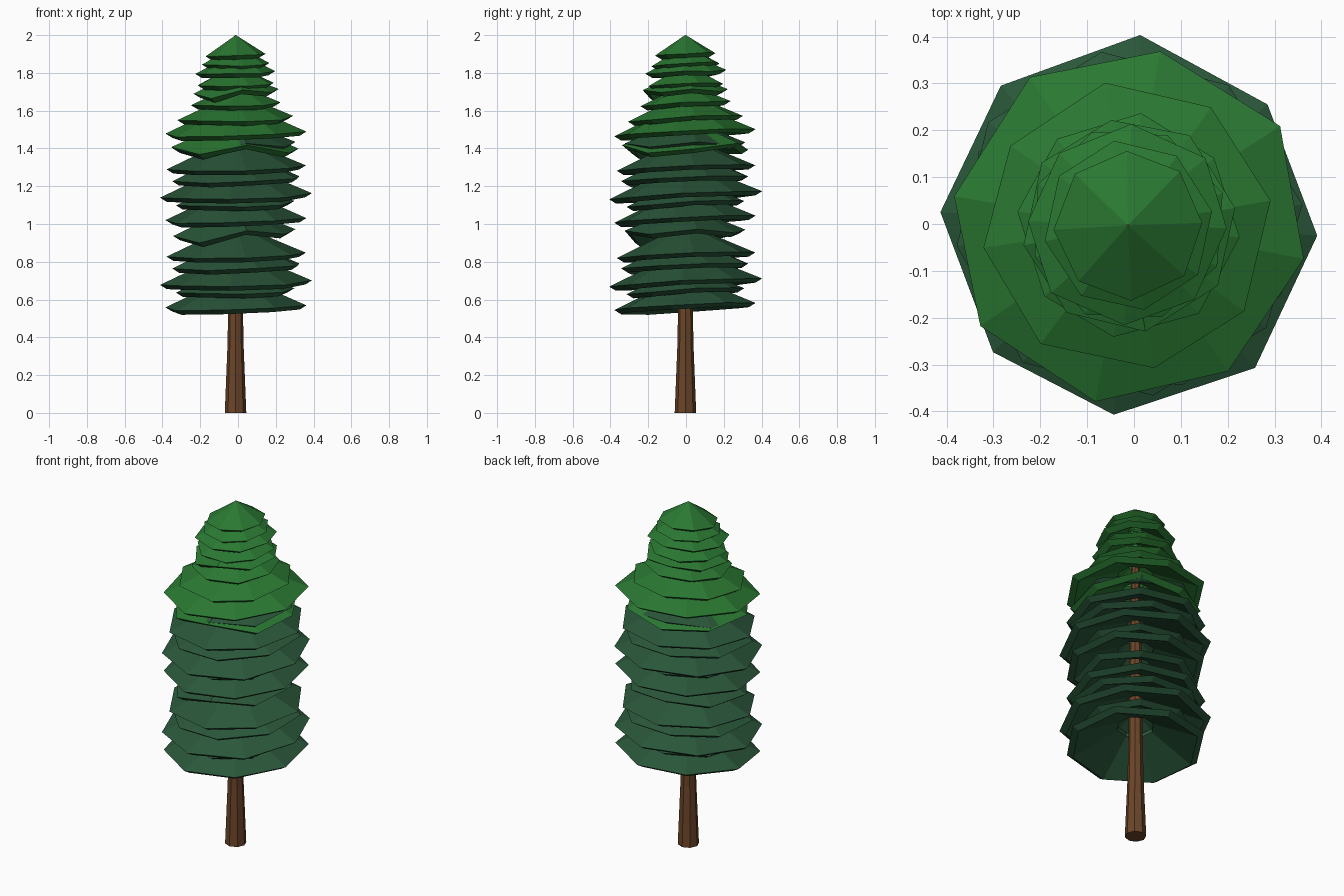
import bpy, bmesh, math, random

if "Cube" in bpy.data.objects:
    bpy.data.objects.remove(bpy.data.objects["Cube"])

CX, CY = -0.013, -0.003      # trunk axis
SIDES = 8


def material(name, hexcol):
    def lin(c):
        c /= 255
        return c / 12.92 if c <= 0.04045 else ((c + 0.055) / 1.055) ** 2.4
    m = bpy.data.materials.new(name)
    m.diffuse_color = (*[lin(int(hexcol[i:i + 2], 16)) for i in (0, 2, 4)], 1)
    m.use_nodes = True
    m.node_tree.nodes["Principled BSDF"].inputs["Base Color"].default_value = m.diffuse_color
    return m


BARK = material("brown bark", "6B4528")
DARK = material("dark green needles", "2A573A")
BRIGHT = material("bright green needles", "2A7832")


def finish(bm, name, mat):
    bmesh.ops.recalc_face_normals(bm, faces=bm.faces)
    me = bpy.data.meshes.new(name)
    bm.to_mesh(me)
    bm.free()
    me.materials.append(mat)
    ob = bpy.data.objects.new(name, me)
    ob.location = (CX, CY, 0)
    bpy.context.collection.objects.link(ob)
    return ob


def bridge(bm, a, b):
    n = len(a)
    for i in range(n):
        bm.faces.new((a[i], a[(i + 1) % n], b[(i + 1) % n], b[i]))


def skirt(name, mat, z, r, rot, seed, waves=None, tilt=(0.010, 0.018),
          hole=0.05, slope=0.45, thick=0.022):
    """One tilted, uneven conical ring of foliage with an undercut rim."""
    rnd = random.Random(seed)
    bm = bmesh.new()
    ot, it, ib, ob = [], [], [], []
    for i in range(SIDES):
        a = math.radians(rot + 360 * i / SIDES + rnd.uniform(-1.5, 1.5))
        rr = r * rnd.uniform(0.98, 1.02)
        c, s = math.cos(a), math.sin(a)
        k = r / 0.38
        dz = k * (tilt[0] * c + tilt[1] * s)
        dz += waves[i] * k if waves else rnd.uniform(-0.005, 0.005)
        zi = z + slope * (r - hole)
        under = max(rr - 0.036, hole)
        ot.append(bm.verts.new((rr * c, rr * s, z + dz)))
        ob.append(bm.verts.new((under * c, under * s, z + dz - thick)))
        it.append(bm.verts.new((hole * c, hole * s, zi + dz * 0.3)))
        ib.append(bm.verts.new((hole * c, hole * s, zi + dz * 0.3 - thick)))
    for a, b in ((ot, it), (it, ib), (ib, ob), (ob, ot)):
        bridge(bm, a, b)
    return finish(bm, name, mat)


# trunk: tapered octagon running up inside the foliage
bm = bmesh.new()
rings = []
for z, r in ((0, 0.057), (0.35, 0.043), (0.55, 0.039), (1.0, 0.035), (1.75, 0.02)):
    rings.append([bm.verts.new((r * math.cos(math.tau * i / 8),
                                r * math.sin(math.tau * i / 8), z)) for i in range(8)])
for a, b in zip(rings, rings[1:]):
    bridge(bm, a, b)
bm.faces.new(rings[0])
bm.faces.new(rings[-1])
finish(bm, "trunk", BARK)

RUFFLE = (0.015, -0.015, 0.01, -0.01, 0.0, -0.035, 0.035, 0.0)

# lower foliage: the same six skirts, stacked twice
STACK = [  # height, radius, rotation, waves, hole
    (0.562, 0.383, -11, None, 0.10),
    (0.645, 0.315, 10, None, 0.05),
    (0.690, 0.402, -3, None, 0.05),
    (0.775, 0.355, 20, None, 0.05),
    (0.835, 0.372, 8, None, 0.08),
    (0.948, 0.330, 10, RUFFLE, 0.08),
]
for s in range(2):
    for i, (z, r, rot, w, h) in enumerate(STACK):
        skirt(f"lower_skirt_{s * 6 + i + 1}", DARK, z + 0.462 * s, r, rot,
              10 + i, w, hole=h)

# upper foliage: shrinking bright skirts, the first one pokes through the dark one
POKE = (-0.02, 0.005, -0.03, -0.015, 0.015, -0.02, 0.03, -0.03)
skirt("upper_skirt_1", BRIGHT, 1.405, 0.342, 10, 31, POKE, hole=0.08)
UPPER = [
    (1.482, 0.383, -11, None, 0.45),
    (1.558, 0.308, 10, None, 0.45),
    (1.637, 0.238, -6, None, 0.45),
    (1.698, 0.230, 10, RUFFLE, 0.45),
    (1.737, 0.212, 20, None, 0.5),
    (1.802, 0.215, -3, None, 0.5),
    (1.847, 0.182, 10, None, 0.55),
]
for i, (z, r, rot, w, sl) in enumerate(UPPER):
    skirt(f"upper_skirt_{i + 2}", BRIGHT, z, r, rot, 10 + i, w,
          hole=0.10 if i == 0 else 0.04, slope=sl)

# pointed top cap, closed at the tip
cap = skirt("top_cap", BRIGHT, 1.895, 0.16, 2, 50, hole=0.002, slope=0.105 / 0.158)
top = max(v.co.z for v in cap.data.vertices)
for v in cap.data.vertices:
    if v.co.z > top - 0.005:
        v.co.z = 2.0
